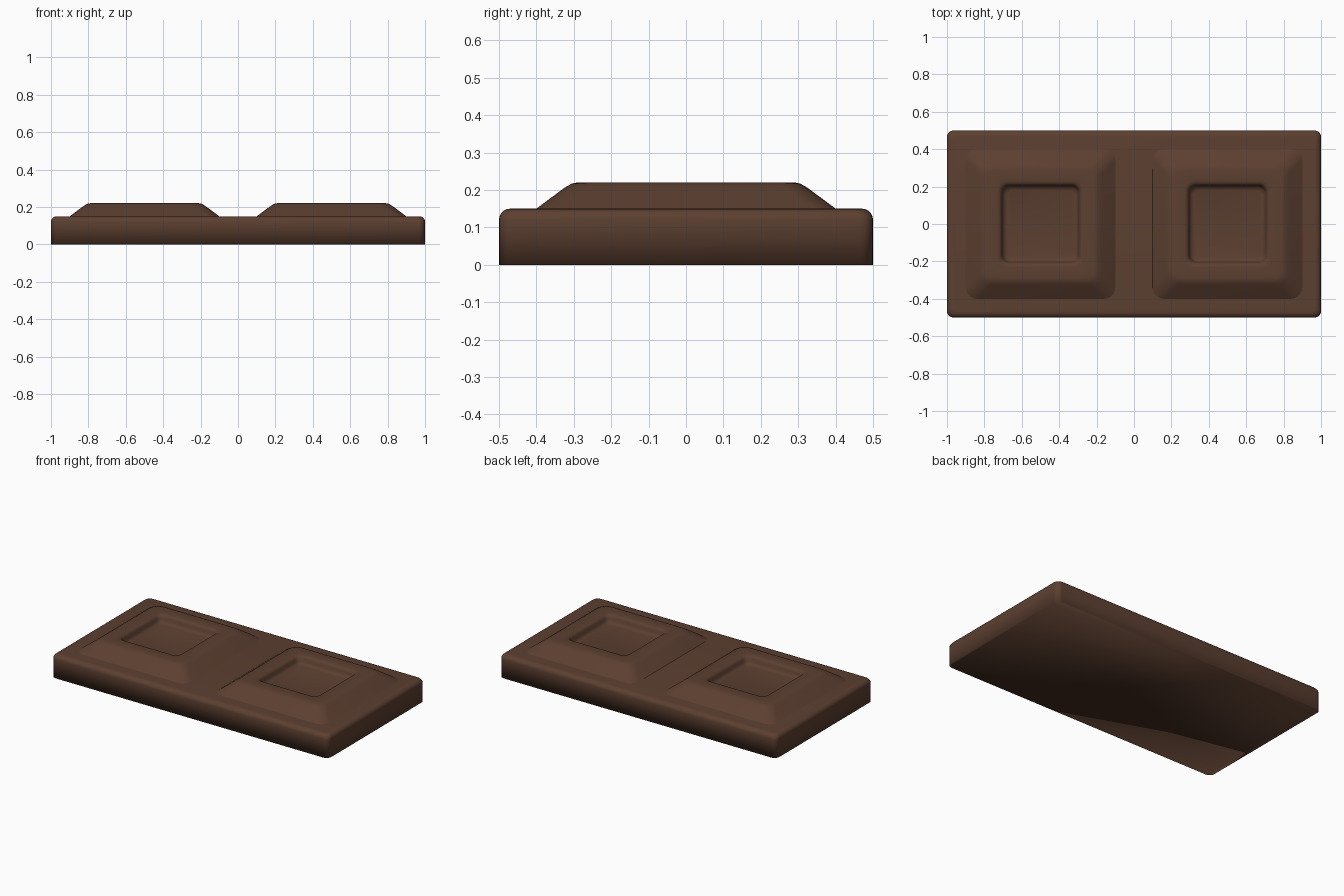
import bpy, bmesh, math

if "Cube" in bpy.data.objects:
    bpy.data.objects.remove(bpy.data.objects["Cube"])

chocolate = bpy.data.materials.new("chocolate")
chocolate.diffuse_color = (0.107, 0.05, 0.03, 1)
chocolate.use_nodes = True
chocolate.node_tree.nodes["Principled BSDF"].inputs["Base Color"].default_value = chocolate.diffuse_color


def rounded_rect(hx, hy, r, z, steps=5):
    """Points of a rounded rectangle, counter-clockwise."""
    pts = []
    for k, (sx, sy) in enumerate([(1, 1), (-1, 1), (-1, -1), (1, -1)]):
        for i in range(steps + 1):
            a = math.pi / 2 * (k + i / steps)
            pts.append((sx * (hx - r) + r * math.cos(a),
                        sy * (hy - r) + r * math.sin(a), z))
    return pts


def ring_solid(name, rings, x=0, close_bottom=True):
    """Skin a stack of rounded rectangles and cap the end."""
    bm = bmesh.new()
    loops = [[bm.verts.new(p) for p in rounded_rect(*ring)] for ring in rings]
    for a, b in zip(loops, loops[1:]):
        n = len(a)
        for i in range(n):
            j = (i + 1) % n
            bm.faces.new((a[i], a[j], b[j], b[i]))
    bm.faces.new(loops[-1])
    if close_bottom:
        bm.faces.new(loops[0][::-1])
    for f in bm.faces:
        f.smooth = True
    mesh = bpy.data.meshes.new(name)
    bm.to_mesh(mesh)
    bm.free()
    mesh.materials.append(chocolate)
    ob = bpy.data.objects.new(name, mesh)
    ob.location.x = x
    bpy.context.collection.objects.link(ob)
    return ob


# Base slab: sharp bottom rim, rounded top rim
R = 0.035
base = [(1, 0.5, R, 0)]
for i in range(6):
    a = math.pi / 2 * i / 5
    d = 0.03 * (1 - math.cos(a))
    base.append((1 - d, 0.5 - d, R, 0.12 + 0.03 * math.sin(a)))
ring_solid("bar_base", base)

# Raised segments: sloped sides, soft rim, square dimple (half size, corner radius, z)
profile = [(0.40, 0.06, 0.15), (0.33, 0.06, 0.202), (0.318, 0.06, 0.21),
           (0.305, 0.055, 0.217), (0.29, 0.05, 0.22), (0.23, 0.05, 0.22),
           (0.217, 0.045, 0.217), (0.21, 0.04, 0.21), (0.206, 0.04, 0.20),
           (0.202, 0.04, 0.185), (0.196, 0.035, 0.176), (0.18, 0.03, 0.17)]
for side, x in (("left", -0.5), ("right", 0.5)):
    ring_solid("segment_" + side, [(h, h, r, z) for h, r, z in profile], x, False)
